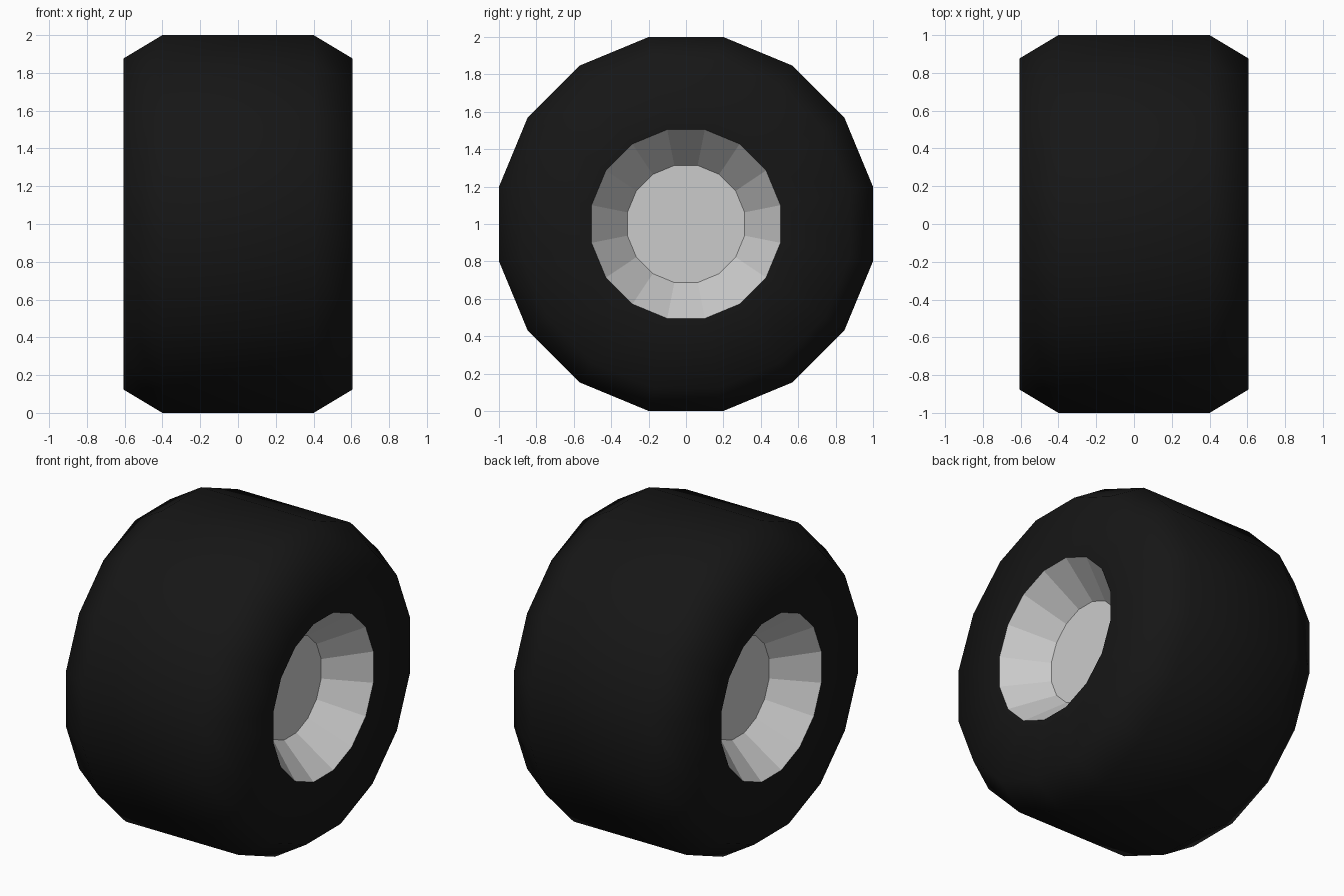
import bpy, bmesh, math

if "Cube" in bpy.data.objects:
    bpy.data.objects.remove(bpy.data.objects["Cube"])

SIDES = 16
CENTRE_Z = 1.0
STEP = 2 * math.pi / SIDES
FLAT = 1 / math.cos(STEP / 2)   # flat-to-centre distance -> corner radius


def material(name, value):
    m = bpy.data.materials.new(name)
    m.diffuse_color = (value, value, value, 1)
    m.use_nodes = True
    m.node_tree.nodes["Principled BSDF"].inputs["Base Color"].default_value = m.diffuse_color
    return m


def lathe_x(name, profile, cap_end=False, smooth=False, mat=None):
    """Spin (x, apothem) points about the axle, which runs along x."""
    bm = bmesh.new()
    rings = []
    for x, r in profile:
        ring = []
        for i in range(SIDES):
            a = (i + 0.5) * STEP
            ring.append(bm.verts.new((x, r * FLAT * math.cos(a), r * FLAT * math.sin(a))))
        rings.append(ring)
    for r0, r1 in zip(rings, rings[1:]):
        for i in range(SIDES):
            j = (i + 1) % SIDES
            bm.faces.new((r0[i], r1[i], r1[j], r0[j]))
    if cap_end:
        bm.faces.new(rings[-1])
    for f in bm.faces:
        f.smooth = smooth
    me = bpy.data.meshes.new(name)
    bm.normal_update()
    bm.to_mesh(me)
    bm.free()
    if mat:
        me.materials.append(mat)
    ob = bpy.data.objects.new(name, me)
    ob.location.z = CENTRE_Z
    bpy.context.collection.objects.link(ob)
    return ob


def fix_normals(ob, outward):
    """Make each face look away from the wheel, judged on its first face."""
    bm = bmesh.new()
    bm.from_mesh(ob.data)
    bm.faces.ensure_lookup_table()
    f = bm.faces[0]
    if f.normal.dot(outward(f.calc_center_median())) < 0:
        bmesh.ops.reverse_faces(bm, faces=bm.faces[:])
    bm.to_mesh(ob.data)
    bm.free()


from mathutils import Vector

rubber = material("black_rubber", 0.008)

# Tyre: side walls, chamfered shoulders and flat tread
tyre = lathe_x("tyre", [(-0.605, 0.505), (-0.605, 0.877), (-0.40, 1.0),
                        (0.40, 1.0), (0.605, 0.877), (0.605, 0.505)],
               smooth=True, mat=rubber)
fix_normals(tyre, lambda c: Vector((-1, 0, 0)))

# Dished rims, one on each side, each closed by a flat hub
for side, label in ((1, "right"), (-1, "left")):
    rim = lathe_x("rim_" + label, [(side * 0.605, 0.505), (side * 0.37, 0.313)],
                  cap_end=True)
    fix_normals(rim, lambda c, s=side: Vector((s, 0, 0)))
